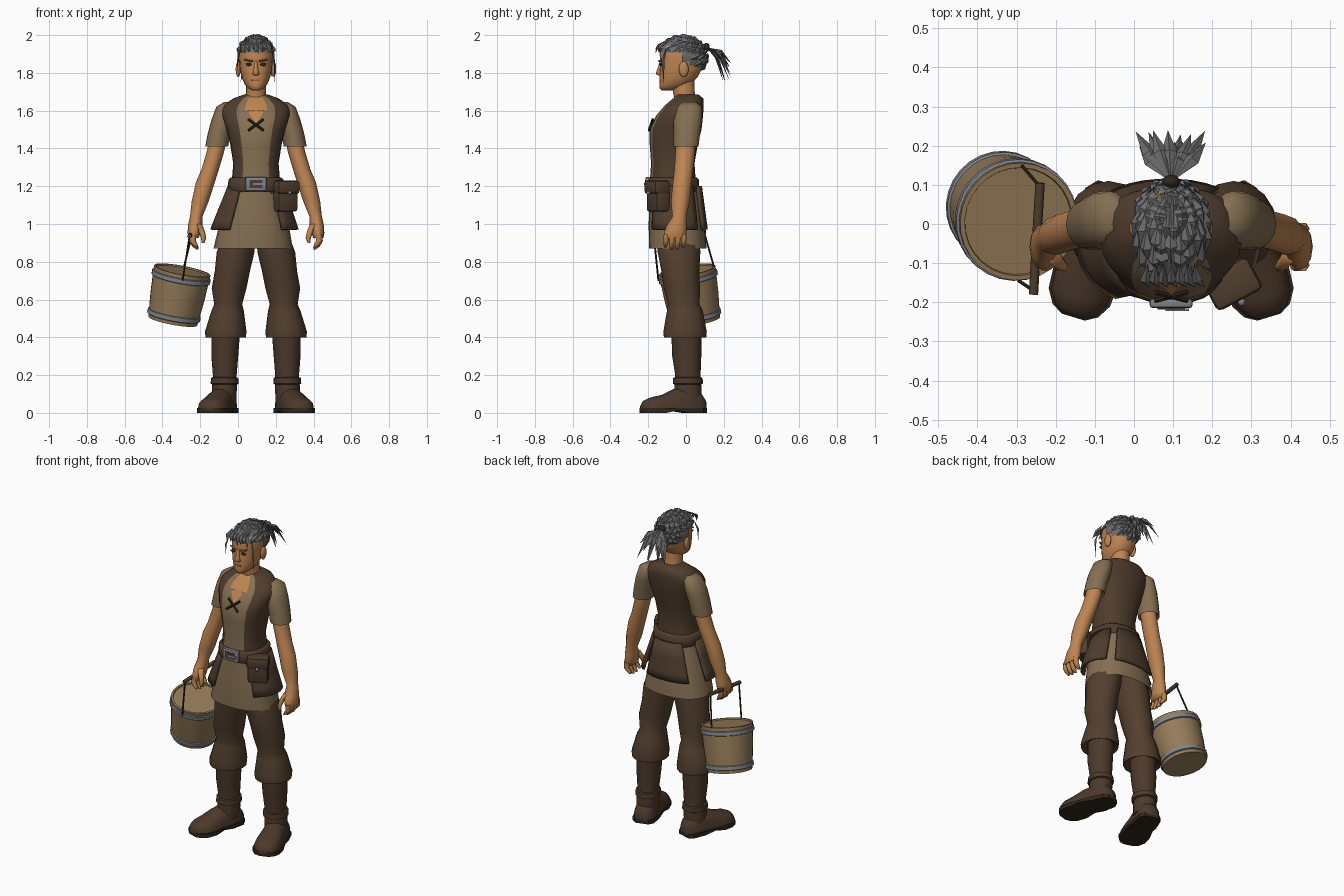
import bpy, bmesh, math, random
from mathutils import Vector as V, Matrix

if "Cube" in bpy.data.objects:
    bpy.data.objects.remove(bpy.data.objects["Cube"])
random.seed(4)
CX = 0.095  # the figure stands beside the middle, the bucket balances it


def material(name, r, g, b):
    m = bpy.data.materials.new(name)
    m.use_nodes = True
    m.diffuse_color = (r, g, b, 1)
    m.node_tree.nodes["Principled BSDF"].inputs["Base Color"].default_value = (r, g, b, 1)
    return m


SKIN = material("skin", .52, .235, .085)
LEATHER = material("brown leather", .08, .047, .027)
TROUSER = material("trouser brown", .086, .05, .027)
BOOT = material("boot brown", .072, .041, .024)
CLOTH = material("tan cloth", .235, .16, .085)
WOOD = material("pale wood", .3, .2, .1)
METAL = material("grey metal", .22, .23, .26)
HAIR = material("grey hair", .15, .15, .155)
DARK = material("dark brown", .03, .02, .012)
LIP = material("lip", .36, .13, .055)


def make(name, bm, *mats, angle=50, matrix=None):
    bmesh.ops.recalc_face_normals(bm, faces=bm.faces)
    me = bpy.data.meshes.new(name)
    bm.to_mesh(me)
    bm.free()
    for m in mats:
        me.materials.append(m)
    me.shade_smooth()
    me.set_sharp_from_angle(angle=math.radians(angle))
    ob = bpy.data.objects.new(name, me)
    bpy.context.collection.objects.link(ob)
    ob.matrix_world = Matrix.Translation((CX, 0, 0)) @ (matrix or Matrix())
    return ob


def skin_rings(rings, rule=None, closed=True, caps=True):
    """Join rings of points with quads; rule(ring, column) picks the material."""
    bm = bmesh.new()
    rows = [[bm.verts.new(p) for p in r] for r in rings]
    n = len(rows[0])
    for i in range(len(rows) - 1):
        for k in range(n if closed else n - 1):
            j = (k + 1) % n
            f = bm.faces.new((rows[i][k], rows[i][j], rows[i + 1][j], rows[i + 1][k]))
            f.material_index = rule(i, k) if rule else 0
    if caps:
        bm.faces.new(rows[0])
        bm.faces.new(rows[-1])
    return bm


def oval(x, y, z, rx, ry, n=16, p=2, a0=0, a1=360):
    count = n if a1 - a0 == 360 else n + 1
    pts = []
    for k in range(count):
        a = math.radians(a0 + (a1 - a0) * k / n)
        c, s = math.cos(a), math.sin(a)
        pts.append((x + rx * math.copysign(abs(c) ** (2 / p), c),
                    y + ry * math.copysign(abs(s) ** (2 / p), s), z))
    return pts


def loft(name, rings, *mats, side=1, n=16, p=2, rule=None, caps=True, angle=50, matrix=None):
    pts = [oval(x * side, y, z, rx, ry, n, p) for x, y, z, rx, ry in rings]
    return make(name, skin_rings(pts, rule, caps=caps), *mats, angle=angle, matrix=matrix)


def rod(name, a, b, r, mat, n=6):
    a, b = V(a), V(b)
    bm = bmesh.new()
    bmesh.ops.create_cone(bm, cap_ends=True, segments=n, radius1=r, radius2=r, depth=(b - a).length)
    turn = (b - a).to_track_quat('Z', 'Y').to_matrix().to_4x4()
    return make(name, bm, mat, matrix=Matrix.Translation((a + b) / 2) @ turn)


def box(name, at, size, mat, rot=0, bevel=0):
    bm = bmesh.new()
    bmesh.ops.create_cube(bm, size=1, matrix=Matrix.Diagonal((*size, 1)))
    if bevel:
        bmesh.ops.bevel(bm, geom=bm.edges[:], offset=bevel, segments=2, affect='EDGES', profile=.5)
    return make(name, bm, mat, angle=35,
                matrix=Matrix.Translation(at) @ Matrix.Rotation(math.radians(rot), 4, 'Z'))


def ball(name, at, size, mat):
    bm = bmesh.new()
    bmesh.ops.create_uvsphere(bm, u_segments=10, v_segments=7, radius=1)
    return make(name, bm, mat, angle=80, matrix=Matrix.Translation(at) @ Matrix.Diagonal((*size, 1)))


# Torso: vest over a tunic, with open neck
def vest_rule(i, k):
    if i >= 6 and k in (17, 18):
        return 2
    return 1 if 16 <= k <= 19 else 0


loft("vest", [(0, -.065, 1.16, .135, .125), (0, -.07, 1.25, .126, .12), (0, -.07, 1.32, .12, .115),
              (0, -.065, 1.42, .136, .127), (0, -.055, 1.5, .155, .137), (0, -.035, 1.57, .18, .125),
              (0, -.022, 1.6, .182, .114), (0, -.008, 1.63, .17, .102), (0, .012, 1.665, .12, .08),
              (0, .008, 1.685, .065, .058)],
     LEATHER, CLOTH, SKIN, n=24, p=2.4, rule=vest_rule, angle=70)
bm = bmesh.new()
bm.faces.new([bm.verts.new(p) for p in ((-.045, -.142, 1.602), (0, -.183, 1.53), (.045, -.142, 1.602))])
make("neck_opening", bm, SKIN)
for s, tag in ((1, "left"), (-1, "right")):
    rod(tag + "_lace", (-.04 * s, -.196, 1.495), (.04 * s, -.175, 1.555), .007, DARK)

# Tunic skirt and the leather flaps hanging over it
loft("tunic_skirt", [(0, -.06, 1.19, .135, .128), (-.005, -.055, 1.1, .158, .138), (-.01, -.05, 1, .183, .148),
                     (-.015, -.043, .87, .21, .152), (-.013, -.043, .89, .19, .135), (0, -.04, .95, .12, .1)],
     CLOTH, n=24, p=2.3, angle=60)
for tag, a0, a1 in (("left", -52, 42), ("back", 58, 132), ("right", 168, 237)):
    hang = [oval(-.008 * t, -.058 + .008 * t, 1.2 - .23 * t, .142 + .085 * t, .135 + .023 * t, 8, 2.2, a0, a1)
            for t in (0, .4, .8, 1)]
    flap = make(tag + "_hip_flap", skin_rings(hang, closed=False, caps=False), LEATHER)
    mod = flap.modifiers.new("thickness", 'SOLIDIFY')
    mod.thickness, mod.offset = .016, 0

# Belt, buckle and pouch
loft("belt", [(0, -.067, 1.17, .142, .132), (0, -.067, 1.18, .149, .138), (0, -.068, 1.235, .146, .136),
              (0, -.068, 1.245, .134, .126)], LEATHER, n=24, p=2.4)
box("buckle", (0, -.203, 1.212), (.11, .024, .075), METAL, bevel=.008)
box("buckle_gap", (0, -.215, 1.212), (.07, .006, .042), LEATHER)
box("buckle_prong", (.015, -.219, 1.212), (.06, .006, .012), METAL)
box("pouch", (.152, -.147, 1.14), (.12, .085, .15), LEATHER, 28, .015)
box("pouch_lid", (.156, -.153, 1.195), (.132, .094, .07), LEATHER, 28, .015)
ball("pouch_stud", (.18, -.2, 1.165), (.01, .01, .01), METAL)

for s, tag in ((1, "left_"), (-1, "right_")):
    # Sleeve, arm and hand
    loft(tag + "sleeve", [(.145, .02, 1.645, .025, .035), (.158, .018, 1.62, .052, .066),
                          (.176, .01, 1.55, .06, .075), (.195, .005, 1.48, .06, .07), (.208, 0, 1.41, .061, .066),
                          (.208, 0, 1.425, .045, .05)], CLOTH, side=s, angle=60)
    loft(tag + "arm", [(.195, 0, 1.48, .045, .05), (.215, -.004, 1.38, .046, .052), (.242, -.012, 1.29, .046, .05),
                       (.268, -.02, 1.22, .05, .05), (.295, -.03, 1.12, .045, .05), (.316, -.035, 1.04, .033, .037),
                       (.322, -.05, .99, .038, .053), (.328, -.058, .95, .034, .06), (.33, -.06, .925, .026, .054)],
         SKIN, side=s, n=12, angle=70)
    for f in range(4):
        y, drop = -.105 + .031 * f, .01 * (f in (0, 3))
        loft(f"{tag}finger_{f + 1}", [(.333, y, .945, .019, .017), (.336, y, .91, .018, .016),
                                     (.322, y - .003, .88 + drop, .015, .014), (.31, y - .003, .866 + drop, .007, .008)],
             SKIN, side=s, n=6, angle=70)
    loft(tag + "thumb", [(.305, -.075, 1, .02, .022), (.285, -.1, .955, .016, .018), (.277, -.108, .925, .014, .014),
                         (.28, -.11, .9, .007, .008)], SKIN, side=s, n=6, angle=70)

    # Trouser leg with flared cuff
    loft(tag + "trouser_leg", [(.08, -.04, .98, .08, .11), (.108, -.037, .85, .1, .113), (.125, -.03, .75, .093, .1),
                               (.142, -.022, .66, .092, .096), (.147, -.012, .575, .074, .084),
                               (.15, -.006, .54, .086, .095), (.16, -.005, .43, .11, .115),
                               (.16, -.005, .4, .107, .112), (.16, 0, .42, .07, .07)], TROUSER, side=s, angle=60)

    # Boot shaft, strap, foot and sole
    loft(tag + "boot_shaft", [(.16, .002, .43, .076, .08), (.165, .004, .3, .071, .077), (.165, .01, .2, .063, .067),
                              (.167, .01, .13, .066, .072), (.17, .008, .06, .066, .074)], BOOT, side=s)
    loft(tag + "boot_strap", [(.166, .01, .15, .064, .07), (.166, .01, .155, .074, .08), (.166, .01, .185, .072, .078),
                              (.166, .01, .19, .06, .065)], BOOT, side=s)
    heel, toe = V((.148 * s, .1, 0)), V((.25 * s, -.238, 0))
    across = V((-(toe - heel).y, (toe - heel).x, 0)).normalized()
    steps = ((0, .035, .07), (.08, .06, .11), (.3, .068, .14), (.5, .072, .125), (.68, .08, .095),
             (.85, .076, .082), (.95, .055, .066), (1, .025, .04))
    upper, sole = [], []
    for t, w, h in steps:
        mid = heel.lerp(toe, t)
        upper.append([mid + across * w * math.cos(math.pi * k / 8)
                      + V((0, 0, .018 + (h - .018) * math.sin(math.pi * k / 8) ** .7)) for k in range(9)])
        lift = .012 if .3 < t < .6 else 0
        sole.append([mid + across * (w + .006) * e + V((0, 0, z))
                     for e, z in ((-1, lift), (1, lift), (1, .026), (-1, .026))])
    make(tag + "boot_foot", skin_rings(upper), BOOT, angle=60)
    make(tag + "boot_sole", skin_rings(sole), DARK, angle=35)

    # Ear, eye, brow
    ball(tag + "ear", (.094 * s, -.012, 1.82), (.014, .026, .042), SKIN)
    ball(tag + "eye", (.038 * s, -.134, 1.845), (.017, .008, .008), DARK)
    rod(tag + "brow", (.017 * s, -.143, 1.862), (.06 * s, -.125, 1.87), .005, HAIR)

# Head, neck, nose and mouth
loft("neck", [(0, .005, 1.62, .062, .055), (0, -.012, 1.7, .053, .058), (0, -.012, 1.78, .052, .058)], SKIN)
loft("head", [(0, -.1, 1.708, .022, .03), (0, -.085, 1.718, .04, .056), (0, -.058, 1.74, .06, .083),
              (0, -.04, 1.775, .075, .1), (0, -.028, 1.82, .085, .111), (0, -.022, 1.855, .088, .112),
              (0, -.02, 1.9, .091, .12), (0, -.02, 1.94, .083, .108), (0, -.015, 1.975, .05, .07)],
     SKIN, n=20, p=2.2, angle=80)
loft("nose", [(0, -.13, 1.785, .01, .012), (0, -.138, 1.793, .019, .022), (0, -.136, 1.81, .014, .02),
              (0, -.13, 1.85, .009, .012), (0, -.128, 1.87, .006, .008)], SKIN, n=8, angle=80)
box("mouth", (0, -.137, 1.762), (.045, .009, .01), LIP, bevel=.002)

# Hair: a cap, layered locks drawn back to a tie, a ponytail and loose strands
MID, RAD, TIE = V((0, -.02, 1.885)), V((.099, .128, .107)), V((0, .108, 1.935))


def hairline(y):
    return max(1.785, 1.905 - 1.15 * max(0, y + .03))


def on_cap(v, k):
    d = V((v - MID)[i] / RAD[i] for i in range(3)).normalized()
    return MID + V(d[i] * RAD[i] * k for i in range(3))


def lock(bm, a, m, t, w, up):
    a, m, t = V(a), V(m), V(t)
    out = (t - a).cross(up).normalized() * w
    root, tip = bm.verts.new(a), bm.verts.new(t)
    belt = [bm.verts.new(m + o) for o in (out, up * w * .6, -out, -up * w * .3)]
    for k in range(4):
        bm.faces.new((root, belt[k], belt[k - 1]))
        bm.faces.new((tip, belt[k - 1], belt[k]))


bm = bmesh.new()
bmesh.ops.create_uvsphere(bm, u_segments=20, v_segments=14, radius=1,
                          matrix=Matrix.Translation(MID) @ Matrix.Diagonal((*RAD, 1)))
low = [f for f in bm.faces if f.calc_center_median().z < hairline(f.calc_center_median().y)]
bmesh.ops.delete(bm, geom=low, context='FACES')
for row in range(7):
    for col in range(18):
        lat = math.radians(-48 + 20 * row)
        lon = math.tau * (col + .5 * (row % 2) + random.uniform(-.2, .2)) / 18
        p = on_cap(MID + V((math.cos(lat) * math.cos(lon) * RAD.x, math.cos(lat) * math.sin(lon) * RAD.y,
                            math.sin(lat) * RAD.z)), 1)
        if p.z > hairline(p.y):
            reach = random.uniform(.4, .6)
            lock(bm, p, on_cap(p.lerp(TIE, reach * .5), random.uniform(1.03, 1.06)),
                 on_cap(p.lerp(TIE, reach), 1.07), .017, (p - MID).normalized())
for k in range(16):
    spread = (k % 8 - 3.5) / 3.5
    x = .085 * spread + random.uniform(-.015, .015)
    y, z = random.uniform(.19, .24), random.uniform(1.745, 1.86)
    lock(bm, TIE, (x * .6, .1 + (y - .1) * .6, 1.935 - (1.93 - z) * .3), (x, y, z), .02, V((0, .5, .85)))
for k in range(7):
    x = -.06 + .02 * k
    lock(bm, (x, -.1, 1.975), (x * 1.1, -.145, 1.945), (x * 1.2 + .015, -.163, 1.9 + .012 * (k % 3)),
         .014, V((0, -.8, .6)))
for s, end in ((1, 1.745), (-1, 1.8)):
    lock(bm, (.075 * s, -.105, 1.935), (.095 * s, -.122, 1.87), (.1 * s, -.118, end), .009, V((s, 0, 0)))
make("hair", bm, HAIR, angle=25)
ball("hair_tie", TIE, (.024, .018, .024), DARK)

# Wooden bucket with two hoops, wires and a grip
TOP, BOTTOM = V((-.39, .006, .755)), V((-.44, .05, .487))
axis = TOP - BOTTOM
place = Matrix.Translation(BOTTOM) @ axis.to_track_quat('Z', 'Y').to_matrix().to_4x4()
H = axis.length


def wide(z):
    return .132 + .02 * z / H


loft("bucket", [(0, 0, z, r, r) for z, r in ((0, wide(0)), (H / 2, wide(H / 2) + .003), (H, wide(H)),
                                            (H, wide(H) - .012), (H - .008, wide(H) - .014))],
     WOOD, n=28, matrix=place)
for tag, z in (("lower_hoop", .018), ("upper_hoop", H - .05)):
    loft(tag, [(0, 0, z + dz, wide(z) + o, wide(z) + o) for dz, o in ((0, 0), (.004, .009), (.026, .009), (.03, 0))],
         METAL, n=28, caps=False, matrix=place)
front, back = V((-.352, -.18, .935)), V((-.335, .105, .96))
rod("bucket_grip", front, back, .012, LEATHER, 8)
rod("front_wire", front + V((0, .01, 0)), (-.388, -.146, .7), .005, DARK)
rod("back_wire", back - V((0, .01, 0)), (-.385, .153, .755), .005, DARK)
